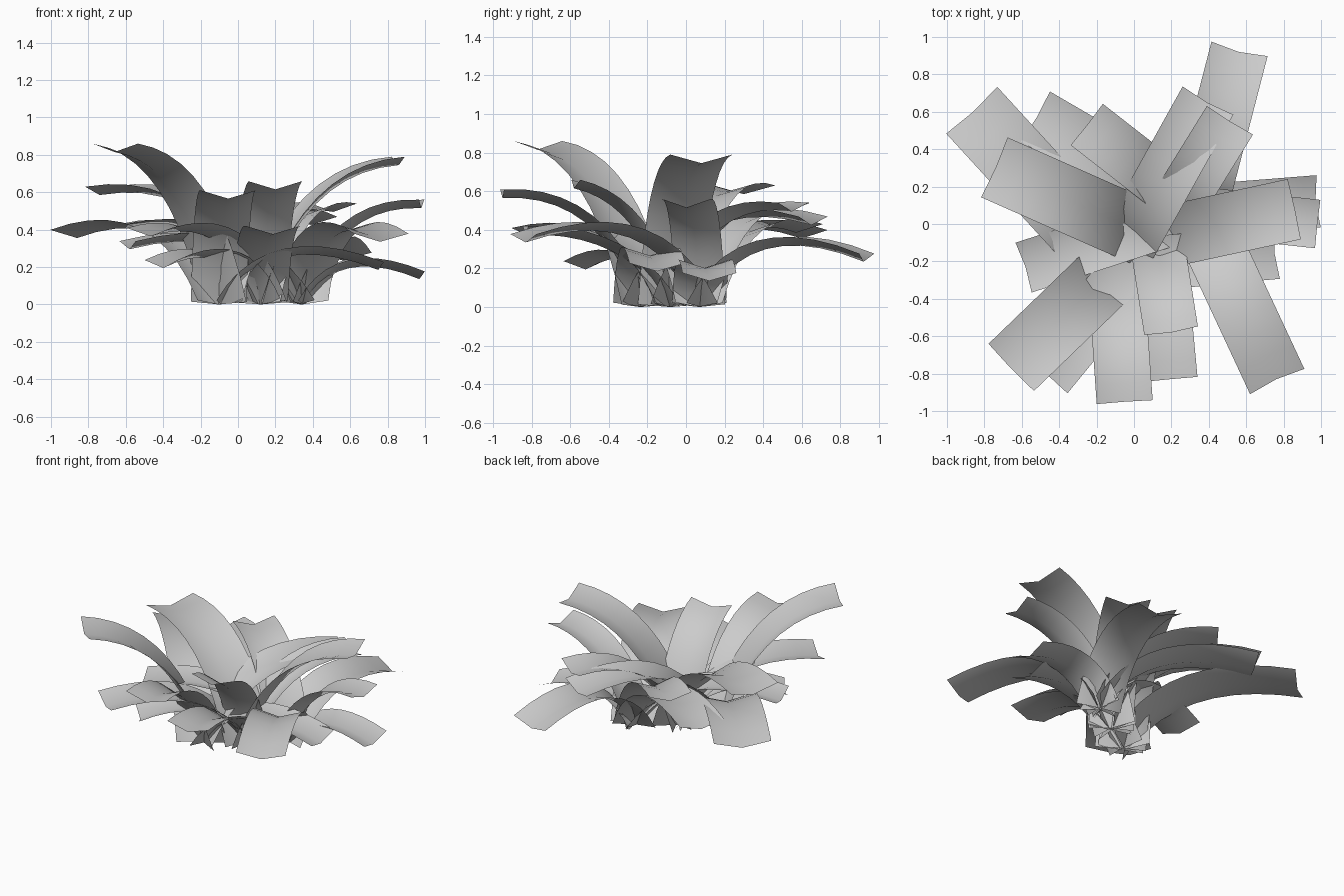
import bpy, math
from mathutils import Vector

if "Cube" in bpy.data.objects:
    bpy.data.objects.remove(bpy.data.objects["Cube"])

SEGMENTS = 10   # rows along each leaf
FOLD = 0.045    # depth of the centre crease


def make_leaf(name, base, tip, width, bow):
    """Arching strip, creased along its middle, from a plant base to a tip."""
    flat = Vector((tip[0] - base[0], tip[1] - base[1], 0))
    reach = flat.length
    out = flat.normalized()
    side = Vector((-out.y, out.x, 0))
    up = Vector((0, 0, 1))
    end = Vector((reach, tip[2] - 0.045))
    crown = Vector((0.3 * reach, 0.39 * reach + 0.55 * end.y + bow))
    start = Vector((0.01, 0.0))
    verts, faces = [], []
    for i in range(SEGMENTS + 1):
        t = i / SEGMENTS
        p = (1 - t) ** 2 * start + 2 * t * (1 - t) * crown + t * t * end
        d = (2 * (1 - t) * (crown - start) + 2 * t * (end - crown)).normalized()
        mid = Vector((base[0], base[1], 0)) + out * p.x + up * p.y
        lift = (up * d.x - out * d.y) * FOLD
        verts += [mid - side * width / 2 + lift, mid, mid + side * width / 2 + lift]
    for i in range(SEGMENTS):
        for j in range(2):
            a = i * 3 + j
            faces.append((a, a + 1, a + 4, a + 3))
    mesh = bpy.data.meshes.new(name)
    mesh.from_pydata(verts, [], faces)
    mesh.polygons.foreach_set("use_smooth", [True] * len(faces))
    obj = bpy.data.objects.new(name, mesh)
    bpy.context.collection.objects.link(obj)


# Three plants in a row: base position, then leaves (tip x, y, height, width, extra bow)
plants = {
    "left_plant": ((-0.10, -0.23), [
        (-0.86, 0.60, 0.40, 0.37, -0.08), (0.39, 0.65, 0.47, 0.31, -0.02),
        (-0.66, -0.77, 0.86, 0.35, 0), (-0.05, -0.95, 0.61, 0.30, 0),
        (0.75, -0.15, 0.23, 0.29, -0.02)]),
    "middle_plant": ((0.12, -0.08), [
        (-0.74, 0.30, 0.63, 0.35, 0), (0.51, 0.55, 0.54, 0.29, 0),
        (0.86, 0.08, 0.79, 0.33, 0), (0.19, -0.83, 0.42, 0.30, -0.11),
        (0.20, -0.58, 0.66, 0.29, 0), (-0.47, -0.80, 0.41, 0.31, -0.07),
        (-0.40, -0.52, 0.24, 0.27, 0)]),
    "right_plant": ((0.34, 0.07), [
        (-0.52, 0.57, 0.43, 0.31, -0.08), (-0.25, 0.53, 0.54, 0.28, -0.03),
        (0.56, 0.92, 0.28, 0.31, 0.01), (0.98, 0.0, 0.56, 0.26, 0),
        (0.76, -0.83, 0.38, 0.32, -0.02), (-0.58, -0.23, 0.34, 0.28, -0.08),
        (0.97, 0.12, 0.18, 0.28, 0)]),
}

for plant, (base, leaves) in plants.items():
    for n, (x, y, z, width, bow) in enumerate(leaves, 1):
        make_leaf(f"{plant}_leaf_{n}", base, (x, y, z), width, bow)
